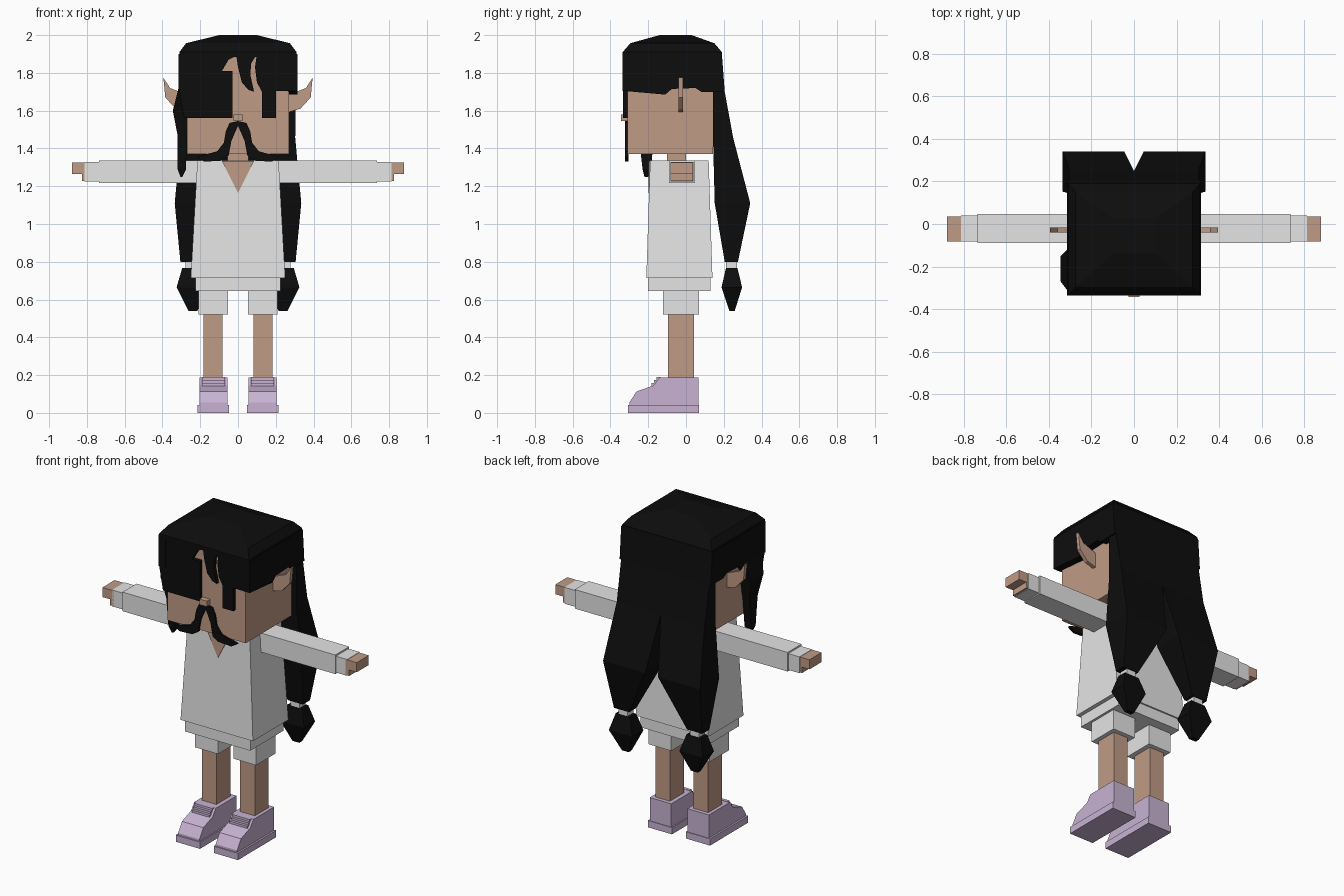
import bpy
import bmesh
from math import radians
from mathutils import Matrix, Vector

cube = bpy.data.objects.get("Cube")
if cube:
    bpy.data.objects.remove(cube, do_unlink=True)


def material(name, r, g, b):
    m = bpy.data.materials.new(name)
    m.use_nodes = True
    m.diffuse_color = (r, g, b, 1)
    m.node_tree.nodes["Principled BSDF"].inputs["Base Color"].default_value = (r, g, b, 1)
    return m


SKIN = material("skin", .53, .33, .24)
HAIR = material("black hair", .004, .004, .004)
CLOTH = material("white cloth", .78, .78, .78)
SHOE = material("lilac shoe", .58, .45, .65)


def finish(name, bm, mat, side=1):
    """Mirror to the given side, fix the normals and make the object."""
    if side < 0:
        bm.transform(Matrix.Scale(-1, 4, Vector((1, 0, 0))))
    bmesh.ops.recalc_face_normals(bm, faces=bm.faces)
    mesh = bpy.data.meshes.new(name)
    bm.to_mesh(mesh)
    bm.free()
    mesh.materials.append(mat)
    ob = bpy.data.objects.new(name, mesh)
    bpy.context.collection.objects.link(ob)
    return ob


def skin_rings(bm, rings):
    """Bridge rings of points into a closed solid."""
    rings = [[bm.verts.new(p) for p in ring] for ring in rings]
    for a, b in zip(rings, rings[1:]):
        for i in range(len(a)):
            j = (i + 1) % len(a)
            bm.faces.new((a[i], a[j], b[j], b[i]))
    bm.faces.new(rings[0])
    bm.faces.new(rings[-1])


def stack(name, mat, sections, side=1):
    """Solid through rectangles given as x0, x1, y0, y1, z."""
    bm = bmesh.new()
    skin_rings(bm, [[(a, c, z), (b, c, z), (b, d, z), (a, d, z)]
                    for a, b, c, d, z in sections])
    return finish(name, bm, mat, side)


def box(name, mat, x0, x1, y0, y1, z0, z1, side=1):
    return stack(name, mat, [(x0, x1, y0, y1, z0), (x0, x1, y0, y1, z1)], side)


def front_cut(name, mat, profile, y0, y1, side=1):
    """Profile in x and z, given depth along y."""
    bm = bmesh.new()
    skin_rings(bm, [[(x, y, z) for x, z in profile] for y in (y0, y1)])
    return finish(name, bm, mat, side)


def side_cut(name, mat, profile, x0, x1, side=1):
    """Profile in y and z, given width along x."""
    bm = bmesh.new()
    skin_rings(bm, [[(x, y, z) for y, z in profile] for x in (x0, x1)])
    return finish(name, bm, mat, side)


# Head, nose and neck
box("head", SKIN, -.27, .27, -.31, .143, 1.37, 1.89)
box("nose", SKIN, -.025, .025, -.343, -.3, 1.545, 1.58)
box("neck", SKIN, -.055, .055, -.1, 0, 1.3, 1.38)

# Dress and its lower band
stack("dress", CLOTH, [(-.25, .25, -.21, .14, .715), (-.215, .215, -.19, .12, 1.335)])
box("dress_band", CLOTH, -.225, .225, -.2, .13, .645, .73)
front_cut("neckline", SKIN, [(-.085, 1.333), (.085, 1.333), (0, 1.165)], -.199, -.19)

# Crown of the hair
stack("hair_crown", HAIR, [(-.31, .31, -.335, .19, 1.885), (-.31, .31, -.335, .19, 1.91),
                           (-.275, .275, -.295, .15, 1.957), (-.1, .1, -.14, .03, 2)])

# Fringe
FRINGE = {
    "fringe_right": [(-.31, 1.9), (-.02, 1.9), (-.02, 1.885), (-.05, 1.87), (-.085, 1.81),
                     (-.03, 1.81), (-.03, 1.56), (-.285, 1.56), (-.31, 1.7)],
    "fringe_middle": [(-.01, 1.9), (0, 1.83), (.02, 1.75), (.055, 1.71), (.085, 1.7),
                      (.065, 1.79), (.07, 1.85), (.1, 1.9)],
    "fringe_left": [(.1, 1.9), (.09, 1.83), (.1, 1.75), (.127, 1.7), (.127, 1.56),
                    (.2, 1.56), (.2, 1.705), (.31, 1.705), (.31, 1.9)],
}
for name, profile in FRINGE.items():
    front_cut(name, HAIR, profile, -.333, -.305)
stack("side_lock", HAIR, [(-.315, -.265, -.31, -.12, 1.72), (-.345, -.265, -.27, -.15, 1.6),
                          (-.32, -.272, -.25, -.17, 1.47), (-.32, -.275, -.23, -.185, 1.29),
                          (-.305, -.295, -.22, -.2, 1.25)])

for side, word in ((1, "left"), (-1, "right")):
    # Hair over the temple
    side_cut(word + "_side_hair", HAIR,
             [(-.335, 1.9), (-.335, 1.705), (-.11, 1.685), (-.075, 1.715), (.05, 1.72),
              (.08, 1.7), (.205, 1.7), (.19, 1.9)], .265, .315, side)

    # Long back hair, tie and tassel
    stack(word + "_back_hair", HAIR,
          [(0, .3, .1, .19, 1.9), (0, .305, .143, .205, 1.7), (0, .303, .143, .25, 1.455),
           (.045, .335, .152, .34, 1.11), (.2, .305, .205, .275, .8)], side)
    box(word + "_hair_tie", CLOTH, .215, .278, .212, .27, .76, .805, side)
    stack(word + "_hair_tassel", HAIR,
          [(.215, .262, .23, .258, .54), (.162, .325, .188, .297, .665),
           (.195, .295, .212, .272, .768)], side)

    # Moustache and ear
    front_cut(word + "_moustache", HAIR,
              [(0, 1.545), (.045, 1.535), (.065, 1.49), (.075, 1.43), (.11, 1.385),
               (.22, 1.355), (.18, 1.33), (.09, 1.335), (.05, 1.36), (.035, 1.44),
               (0, 1.52)], -.322, -.305, side)
    front_cut(word + "_ear", SKIN,
              [(.26, 1.59), (.33, 1.61), (.385, 1.67), (.395, 1.775), (.36, 1.72),
               (.26, 1.68)], -.04, -.017, side)

    # Arm and hand
    box(word + "_sleeve", CLOTH, .19, .735, -.09, .048, 1.218, 1.337, side)
    box(word + "_cuff", CLOTH, .73, .812, -.083, .04, 1.225, 1.327, side)
    box(word + "_hand", SKIN, .8, .878, -.083, .036, 1.265, 1.325, side)
    box(word + "_thumb", SKIN, .8, .826, -.083, .036, 1.228, 1.27, side)

    # Shorts and leg
    box(word + "_shorts", CLOTH, .053, .21, -.122, .07, .52, .66, side)
    box(word + "_leg", SKIN, .082, .183, -.095, .042, .15, .54, side)

    # Shoe with sole and laces
    side_cut(word + "_shoe", SHOE,
             [(.066, .02), (.066, .187), (-.14, .187), (-.172, .145), (-.262, .113),
              (-.3, .055), (-.3, .02)], .056, .204, side)
    box(word + "_sole", SHOE, .048, .215, -.307, .07, 0, .042, side)
    for i in range(3):
        y, z = -.146 - i * .013, .183 - i * .016
        box(f"{word}_lace_{i + 1}", SHOE, .07, .19, y - .01, y + .01, z - .008, z + .006, side)
